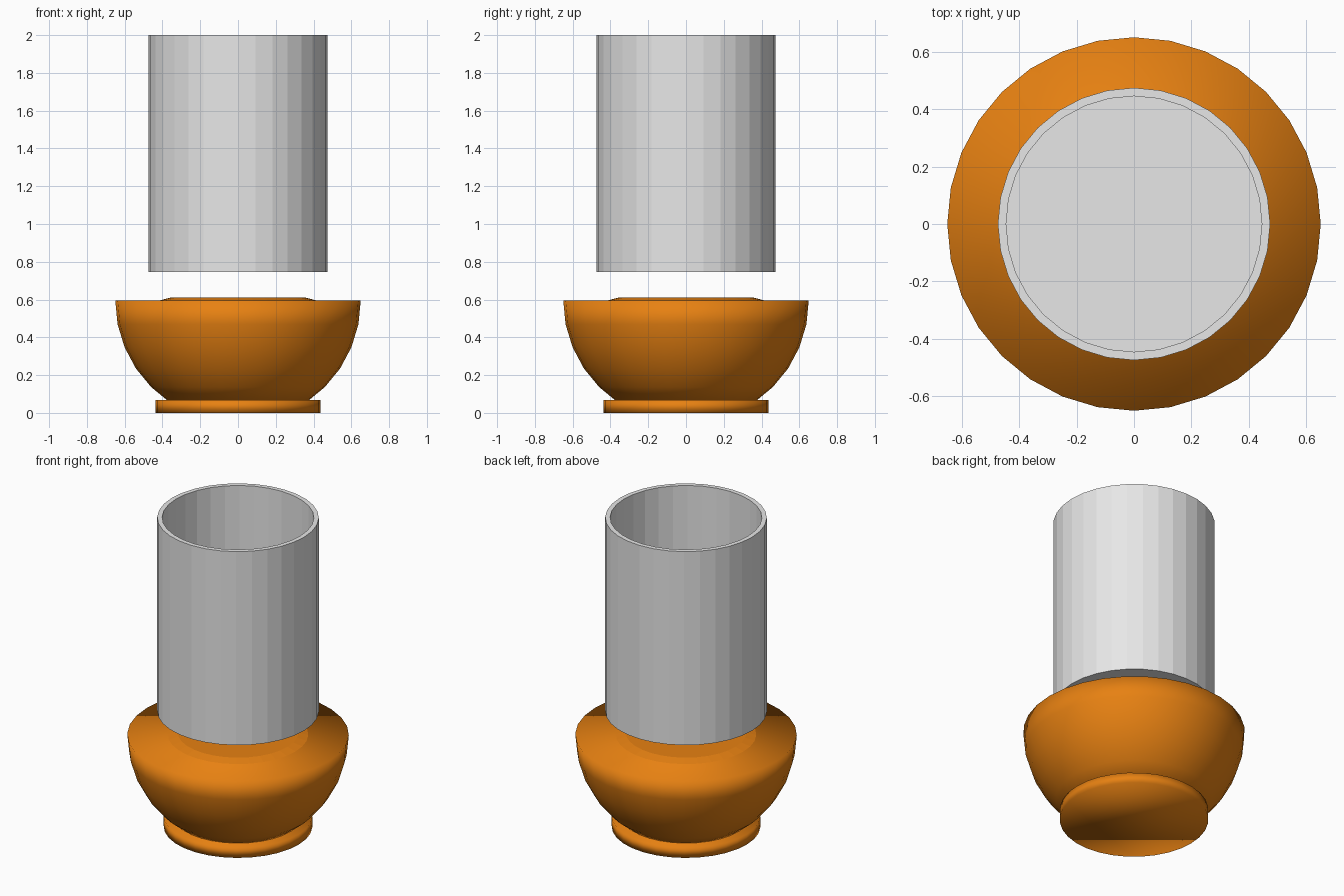
import bpy
import math

if "Cube" in bpy.data.objects:
    bpy.data.objects.remove(bpy.data.objects["Cube"])

SIDES = 32


def material(name, colour):
    m = bpy.data.materials.new(name)
    m.diffuse_color = (*colour, 1.0)
    m.use_nodes = True
    m.node_tree.nodes["Principled BSDF"].inputs["Base Color"].default_value = m.diffuse_color
    return m


orange = material("orange", (0.80, 0.22, 0.006))
grey = material("light grey", (0.80, 0.80, 0.80))


def lathe(name, profile, mat, smooth):
    """Turn (radius, z) points, listed from bottom to top on the outside,
    around z. Both ends are closed with a flat face."""
    verts, faces = [], []
    for r, z in profile:
        for i in range(SIDES):
            a = 2 * math.pi * i / SIDES
            verts.append((r * math.cos(a), r * math.sin(a), z))
    for k in range(len(profile) - 1):
        for i in range(SIDES):
            j = (i + 1) % SIDES
            a, b = k * SIDES, (k + 1) * SIDES
            faces.append((a + i, a + j, b + j, b + i))
    faces.append(tuple(reversed(range(SIDES))))
    last = (len(profile) - 1) * SIDES
    faces.append(tuple(range(last, last + SIDES)))
    me = bpy.data.meshes.new(name)
    me.from_pydata(verts, [], faces)
    me.materials.append(mat)
    for p in me.polygons:
        p.use_smooth = smooth
    me.update()
    ob = bpy.data.objects.new(name, me)
    bpy.context.collection.objects.link(ob)
    return ob


# round foot
lathe("foot", [(0.436, 0.0), (0.436, 0.067)], orange, True)

# half-sphere bowl with a flat top
R, TOP = 0.65, 0.596
bowl = [(R * math.cos(math.radians(a)), TOP - R * math.sin(math.radians(a)))
        for a in (56.25, 45, 33.75, 22.5, 11.25, 0)]
lathe("bowl", bowl, orange, True)

# low raised seat in the middle of the bowl top
lathe("raised_seat", [(0.42, 0.594), (0.355, 0.611)], orange, False)

# open-topped cup floating above the bowl
lathe("cup", [(0.474, 0.747), (0.474, 2.0), (0.445, 2.0), (0.445, 0.776)],
      grey, False)
